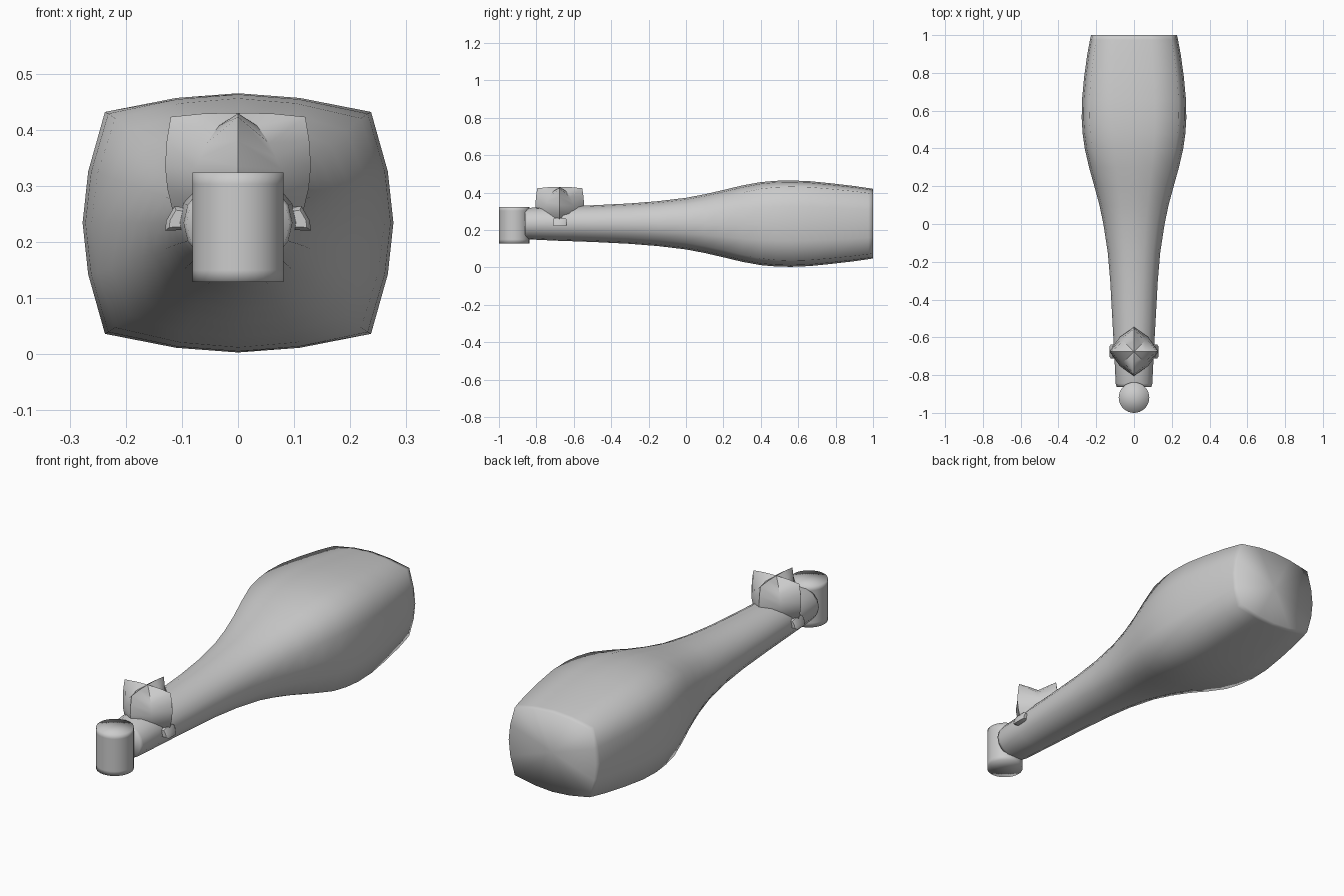
import bpy, bmesh, math

if "Cube" in bpy.data.objects:
    bpy.data.objects.remove(bpy.data.objects["Cube"])


def loft(name, rings, start=None, end=None, angle=180):
    """Skin equal-length rings; close the ends to a centre point."""
    bm = bmesh.new()
    rows = [[bm.verts.new(p) for p in r] for r in rings]
    n = len(rows[0])
    for a, b in zip(rows, rows[1:]):
        for i in range(n):
            j = (i + 1) % n
            bm.faces.new((a[i], a[j], b[j], b[i]))
    for row, tip in ((rows[0], start), (rows[-1], end)):
        c = bm.verts.new(tip)
        for i in range(n):
            bm.faces.new((row[i], row[(i + 1) % n], c))
    bmesh.ops.recalc_face_normals(bm, faces=bm.faces)
    me = bpy.data.meshes.new(name)
    bm.to_mesh(me)
    bm.free()
    ob = bpy.data.objects.new(name, me)
    bpy.context.collection.objects.link(ob)
    bpy.ops.object.select_all(action='DESELECT')
    ob.select_set(True)
    bpy.context.view_layer.objects.active = ob
    if angle >= 180:
        bpy.ops.object.shade_smooth()
    else:
        bpy.ops.object.shade_smooth_by_angle(angle=math.radians(angle))
    return ob


# Handle: round at the front, swelling to a cushion-shaped section at the back
# y, half width, half height, corner fullness
ZC = 0.234
stations = [
    (-0.862, 0.092, 0.078, .707), (-0.845, 0.097, 0.084, .707),
    (-0.70, 0.104, 0.091, .707), (-0.50, 0.115, 0.098, .71),
    (-0.30, 0.126, 0.108, .715), (-0.15, 0.139, 0.120, .725),
    (0.00, 0.162, 0.138, .74), (0.10, 0.183, 0.157, .76),
    (0.20, 0.210, 0.180, .78), (0.30, 0.238, 0.204, .81),
    (0.40, 0.261, 0.222, .84), (0.48, 0.272, 0.229, .85),
    (0.56, 0.277, 0.231, .856), (0.66, 0.275, 0.227, .86),
    (0.78, 0.264, 0.215, .86), (0.90, 0.247, 0.201, .86),
    (0.975, 0.233, 0.190, .86), (1.00, 0.227, 0.186, .86)]


def section(y, w, h, k):
    t = (k - .707) / .153
    q, s = .383 + .014 * t, .924 + .041 * t
    quad = [(1, 0), (s, q), (k, k), (q, s)]
    pts = []
    for _ in range(4):
        pts += quad
        quad = [(-b, a) for a, b in quad]
    return [(a * w, y, ZC + b * h) for a, b in pts]


loft("handle", [section(*s) for s in stations],
     (0, -0.862, ZC), (0, 1.0, ZC))

# Upright barrel at the front tip
N = 32
barrel = [[(0.081 * math.cos(2 * math.pi * i / N),
            -0.919 + 0.081 * math.sin(2 * math.pi * i / N), z)
           for i in range(N)] for z in (0.129, 0.15, 0.303, 0.324)]
loft("front_barrel", barrel, (0, -0.919, 0.129), (0, -0.919, 0.324))

# Four-pointed knob: ridges on the axes, valleys on the diagonals
KY = -0.675
levels = [  # ridge radius, ridge z, valley offset, valley z
    (0.06, 0.429, 0.034, 0.407), (0.120, 0.423, 0.056, 0.376),
    (0.127, 0.38, 0.068, 0.350), (0.130, 0.335, 0.076, 0.330),
    (0.126, 0.295, 0.070, 0.285), (0.115, 0.25, 0.040, 0.25)]


def star(r, zr, d, zd):
    pts = []
    for i in range(4):
        a = i * math.pi / 2
        b = a + math.pi / 4
        pts.append((r * math.cos(a), KY + r * math.sin(a), zr))
        pts.append((d * 1.414 * math.cos(b), KY + d * 1.414 * math.sin(b), zd))
    return pts


loft("star_knob", [star(*l) for l in levels],
     (0, KY, 0.430), (0, KY, 0.25), 42)

# Small side tabs below the knob
profile = [(0.085, 0.222), (0.130, 0.220), (0.128, 0.238),
           (0.113, 0.264), (0.085, 0.26)]
for side, label in ((-1, "left"), (1, "right")):
    rings = []
    for dy, f in ((-0.037, .7), (-0.027, 1), (0.027, 1), (0.037, .7)):
        rings.append([(side * (0.105 + (x - 0.105) * f), KY + dy,
                       0.24 + (z - 0.24) * f) for x, z in profile])
    loft("side_tab_" + label, rings, (side * 0.105, KY - 0.037, 0.24),
         (side * 0.105, KY + 0.037, 0.24), 40)
